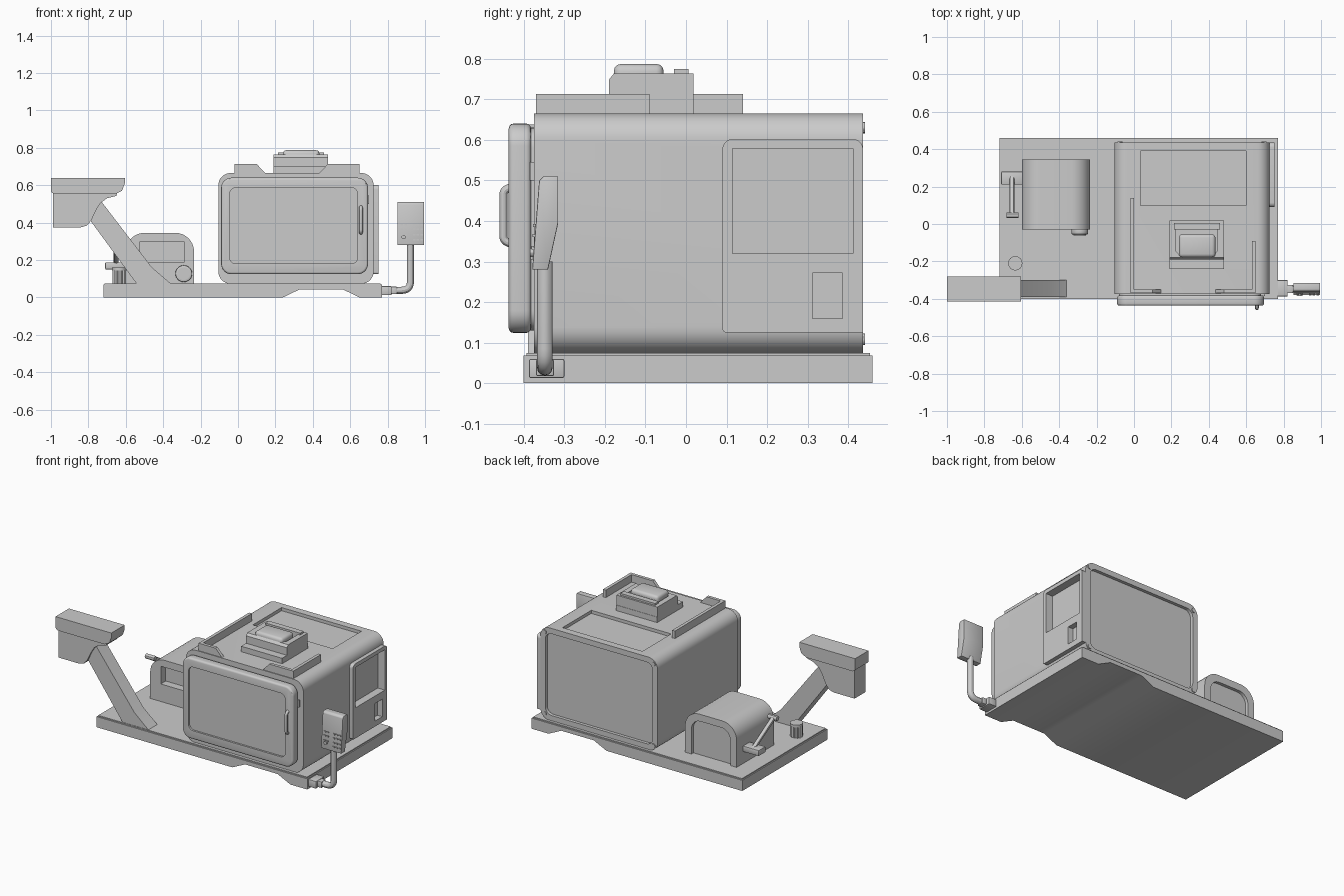
import bpy, bmesh, math
from mathutils import Vector

if "Cube" in bpy.data.objects:
    bpy.data.objects.remove(bpy.data.objects["Cube"])


def finish(ob, bevel=0, segs=2):
    bpy.ops.object.select_all(action='DESELECT')
    bpy.context.view_layer.objects.active = ob
    ob.select_set(True)
    if bevel:
        m = ob.modifiers.new("bevel", 'BEVEL')
        m.width, m.segments, m.limit_method, m.angle_limit = bevel, segs, 'ANGLE', math.radians(40)
        bpy.ops.object.modifier_apply(modifier=m.name)
    bpy.ops.object.shade_smooth_by_angle(angle=math.radians(30))
    return ob


def prism(name, pts, axis, a, b, bevel=0, segs=2):
    """Extrude a 2D profile along an axis from a to b."""
    place = {'x': lambda p, t: (t, p[0], p[1]),
             'y': lambda p, t: (p[0], t, p[1]),
             'z': lambda p, t: (p[0], p[1], t)}[axis]
    bm = bmesh.new()
    r0 = [bm.verts.new(place(p, a)) for p in pts]
    r1 = [bm.verts.new(place(p, b)) for p in pts]
    n = len(pts)
    bm.faces.new(r0)
    bm.faces.new(r1)
    for i in range(n):
        bm.faces.new((r0[i], r0[(i + 1) % n], r1[(i + 1) % n], r1[i]))
    bmesh.ops.recalc_face_normals(bm, faces=bm.faces)
    me = bpy.data.meshes.new(name)
    bm.to_mesh(me)
    bm.free()
    ob = bpy.data.objects.new(name, me)
    bpy.context.collection.objects.link(ob)
    return finish(ob, bevel, segs)


def rrect(u0, v0, u1, v1, r=(0, 0, 0, 0), n=8):
    """Rounded rectangle; radii for bottom-left, bottom-right, top-right, top-left."""
    if not isinstance(r, tuple):
        r = (r,) * 4
    pts = []
    for i, (u, v, su, sv) in enumerate(((u0, v0, 1, 1), (u1, v0, -1, 1), (u1, v1, -1, -1), (u0, v1, 1, -1))):
        k = r[i]
        if not k:
            pts.append((u, v))
            continue
        for j in range(n + 1):
            t = math.pi * (1 + i / 2 + j / n / 2)
            pts.append((u + su * k + k * math.cos(t), v + sv * k + k * math.sin(t)))
    return pts


def box(name, x0, y0, z0, x1, y1, z1, bevel=0, segs=2):
    return prism(name, rrect(x0, y0, x1, y1), 'z', z0, z1, bevel, segs)


def cut(ob, cutter):
    cutter.hide_render = True
    m = ob.modifiers.new("cut", 'BOOLEAN')
    m.operation, m.object, m.solver = 'DIFFERENCE', cutter, 'EXACT'
    bpy.context.view_layer.objects.active = ob
    bpy.ops.object.modifier_apply(modifier=m.name)
    bpy.data.objects.remove(cutter)
    finish(ob)


def disc(name, cx, cy, r, axis, a, b, n=24, bevel=0):
    pts = [(cx + r * math.cos(2 * math.pi * i / n), cy + r * math.sin(2 * math.pi * i / n)) for i in range(n)]
    return prism(name, pts, axis, a, b, bevel)


def tube(name, pts, r, res=4):
    """Round tube through points, with the joints rounded by a bezier arc."""
    cu = bpy.data.curves.new(name, 'CURVE')
    cu.dimensions, cu.bevel_depth, cu.bevel_resolution, cu.use_fill_caps = '3D', r, res, True
    path = [Vector(pts[0])]
    for p, q, s in zip(pts, pts[1:], pts[2:]):
        p, q, s = Vector(p), Vector(q), Vector(s)
        k = min((p - q).length, (s - q).length, r * 5) * 0.5
        a, b = q + (p - q).normalized() * k, q + (s - q).normalized() * k
        path += [a * (1 - t) ** 2 + q * 2 * t * (1 - t) + b * t * t for t in [i / 6 for i in range(7)]]
    path.append(Vector(pts[-1]))
    sp = cu.splines.new('POLY')
    sp.points.add(len(path) - 1)
    for pt, co in zip(sp.points, path):
        pt.co = (*co, 1)
    ob = bpy.data.objects.new(name, cu)
    bpy.context.collection.objects.link(ob)
    bpy.ops.object.select_all(action='DESELECT')
    bpy.context.view_layer.objects.active = ob
    ob.select_set(True)
    bpy.ops.object.convert(target='MESH')
    return finish(bpy.context.object)


# base plate with a shallow arch underneath
prism("base_plate", [(-.72, 0), (.24, 0), (.33, .043), (.56, .043), (.65, 0), (.77, 0), (.77, .068), (-.72, .068)],
      'y', -.40, .46)
box("base_top", -.713, -.393, .066, .763, .453, .075)

# main cabinet with recessed back and roof panel
body = prism("cabinet", rrect(-.105, .073, .725, .665, .065), 'y', -.375, .436)
cut(body, prism("c", rrect(-.07, .108, .69, .63, .045), 'y', .416, .5))
cut(body, box("c", .035, .10, .645, .60, .39, .75))
for x in (-.075, .695):
    for z in (.108, .63):
        disc("back_bolt", x, z, .014, 'y', .425, .441, 12)

# door with gasket, recessed panel and pull handle
prism("door_gasket", rrect(-.08, .13, .68, .63, .05), 'y', -.385, -.37)
door = prism("door", rrect(-.09, .124, .695, .64, .055), 'y', -.437, -.382, .012, 3)
cut(door, prism("c", rrect(-.045, .18, .64, .587, .035), 'y', -.5, -.425))
tube("door_handle", [(.657, -.43, .343), (.657, -.45, .352), (.657, -.45, .475), (.657, -.43, .484)], .010)
box("door_latch", .66, -.385, .50, .70, -.372, .545)

# side service panel: window and small recess cut through into the cabinet
side = prism("side_panel", rrect(.09, .125, .436, .602, (.01, 0, .025, .025)), 'x', .715, .75)
for target in (side, body):
    cut(target, prism("c", rrect(.115, .32, .412, .578), 'x', .70, .80))
    cut(target, prism("c", rrect(.312, .16, .386, .272), 'x', .715, .80))

# roof guard rails: side strips with a sloped front leg
box("left_rail", -.02, -.37, .66, 0, .14, .713)
prism("left_rail_front", [(-.02, .66), (.15, .66), (.10, .713), (-.02, .713)], 'y', -.37, -.35)
box("right_rail", .63, -.37, .66, .65, -.09, .713)
prism("right_rail_front", [(.43, .66), (.65, .66), (.65, .713), (.48, .713)], 'y', -.37, -.35)

# roof vent: foot plate, hollow housing, cap
box("vent_foot", .19, -.24, .66, .48, .02, .70)
vent = prism("vent_housing", [(-.19, .66), (.018, .66), (.018, .763), (-.178, .763), (-.19, .748)], 'x', .19, .48)
cut(vent, prism("c", rrect(.225, -.175, .445, .0, .03, 1), 'z', .735, .85))
box("vent_cap", .24, -.178, .70, .435, -.055, .787, .018, 3)
box("vent_ridge", .215, -.03, .73, .46, .006, .775)

# motor housing with arched top, front window, framed back and dial
motor = prism("motor_housing", rrect(-.60, .07, -.235, .345, (0, 0, .10, .10)), 'y', -.03, .345)
cut(motor, prism("c", rrect(-.525, .187, -.29, .30), 'y', -.1, .02))
cut(motor, prism("c", rrect(-.555, .075, -.28, .30, (0, 0, .065, .065)), 'y', .325, .4))
disc("motor_dial", -.29, .127, .045, 'y', -.055, -.02, 24, .005)
disc("dial_face", -.29, .127, .034, 'y', -.062, -.05)

# lever on the motor side
box("lever_bracket", -.71, .21, .15, -.595, .28, .187, .004)
tube("lever_arm", [(-.652, .25, .175), (-.652, .045, .295)], .014)
tube("lever_grip", [(-.682, .047, .295), (-.618, .047, .295)], .015)

# ribbed knob on the base
pts = [((.038 if i % 2 else .033) * math.cos(i * math.pi / 12) - .635,
        (.038 if i % 2 else .033) * math.sin(i * math.pi / 12) - .21) for i in range(24)]
prism("base_knob", pts, 'z', .07, .15)
disc("base_knob_cap", -.635, -.21, .038, 'z', .145, .16)

# feed chute: sloping arm, bin and hopper rim
prism("chute_arm", [(-.54, .07), (-.355, .07), (-.46, .16), (-.74, .525), (-.84, .48)], 'y', -.39, -.30)
prism("chute_bin", [(-.988, .56), (-.988, .375), (-.84, .375), (-.81, .383), (-.785, .41), (-.76, .465), (-.735, .505),
                    (-.70, .53), (-.65, .543), (-.645, .56)], 'y', -.403, -.292)
prism("hopper_rim", [(-1, .565), (-.985, .553), (-.655, .553), (-.62, .57), (-.605, .61), (-.605, .638), (-1, .638)],
      'y', -.415, -.28)

# control panel on a bent post
box("post_flange", .765, -.387, .013, .822, -.30, .06, .004)
box("post_collar", .82, -.37, .018, .85, -.325, .058, .004)
tube("panel_post", [(.82, -.348, .038), (.922, -.348, .038), (.922, -.348, .30)], .019)
prism("control_panel", [(-.379, .28), (-.34, .28), (-.315, .395), (-.315, .51), (-.352, .51), (-.362, .50)],
      'x', .852, .995, .003)
for z in (.305, .33, .36, .385):
    yf = -.379 + (z - .28) * .077
    for x in (.87, .89, .935, .955, .975):
        if x > .9 or z != .305:
            box("panel_button", x, yf - .006, z, x + .013, yf + .004, z + .008)
disc("panel_knob", .885, .322, .011, 'y', -.385, -.37, 12)
